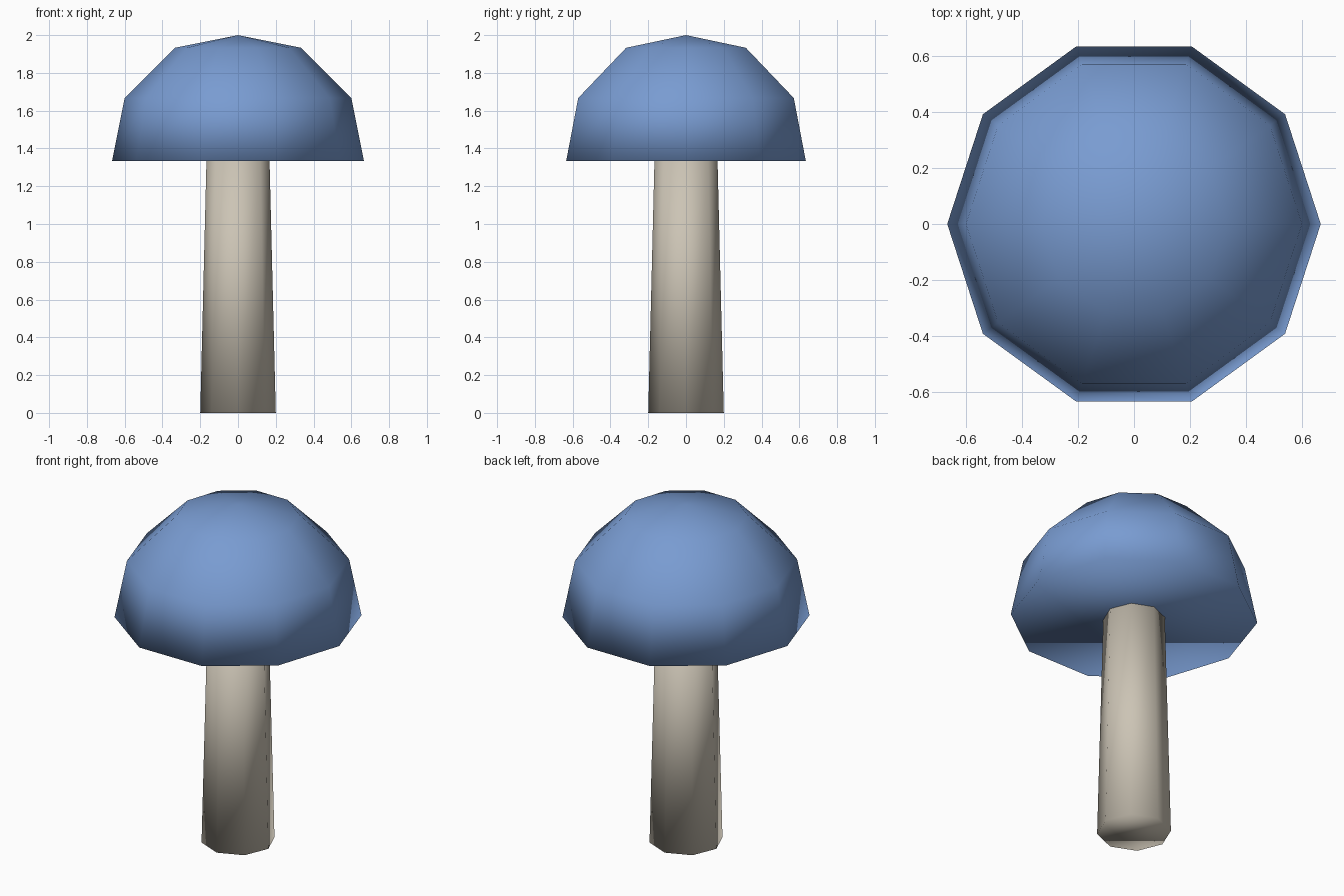
import bpy
import bmesh
from math import cos, sin, tau

cube = bpy.data.objects.get("Cube")
if cube:
    bpy.data.objects.remove(cube, do_unlink=True)


def material(name, rgb):
    mat = bpy.data.materials.new(name)
    mat.use_nodes = True
    color = (*rgb, 1.0)
    mat.diffuse_color = color
    mat.node_tree.nodes["Principled BSDF"].inputs["Base Color"].default_value = color
    return mat


def lathe(name, profile, sides, mat):
    """Closed, smooth-shaded solid turned from (radius, height) points, bottom to top."""
    bm = bmesh.new()
    rings = []
    for r, z in profile:
        if r == 0:
            rings.append([bm.verts.new((0, 0, z))] * sides)
        else:
            rings.append([bm.verts.new((r * cos(tau * i / sides), r * sin(tau * i / sides), z))
                          for i in range(sides)])
    bm.faces.new(rings[0][::-1])
    for low, high in zip(rings, rings[1:]):
        for i in range(sides):
            j = (i + 1) % sides
            corners = [low[i], low[j], high[j], high[i]]
            bm.faces.new(list(dict.fromkeys(corners)))
    if profile[-1][0] > 0:
        bm.faces.new(rings[-1])
    for face in bm.faces:
        face.smooth = True
    mesh = bpy.data.meshes.new(name)
    bm.to_mesh(mesh)
    bm.free()
    mesh.materials.append(mat)
    obj = bpy.data.objects.new(name, mesh)
    bpy.context.collection.objects.link(obj)
    return obj


# Tapered eight-sided stem
lathe("stem", [(0.2, 0), (0.167, 1.333)], 8, material("pale beige", (0.60, 0.55, 0.46)))

# Ten-sided domed cap with a flat underside
lathe("cap", [(0.667, 1.333), (0.6, 1.667), (0.333, 1.933), (0, 2)], 10,
      material("soft blue", (0.19, 0.33, 0.64)))
